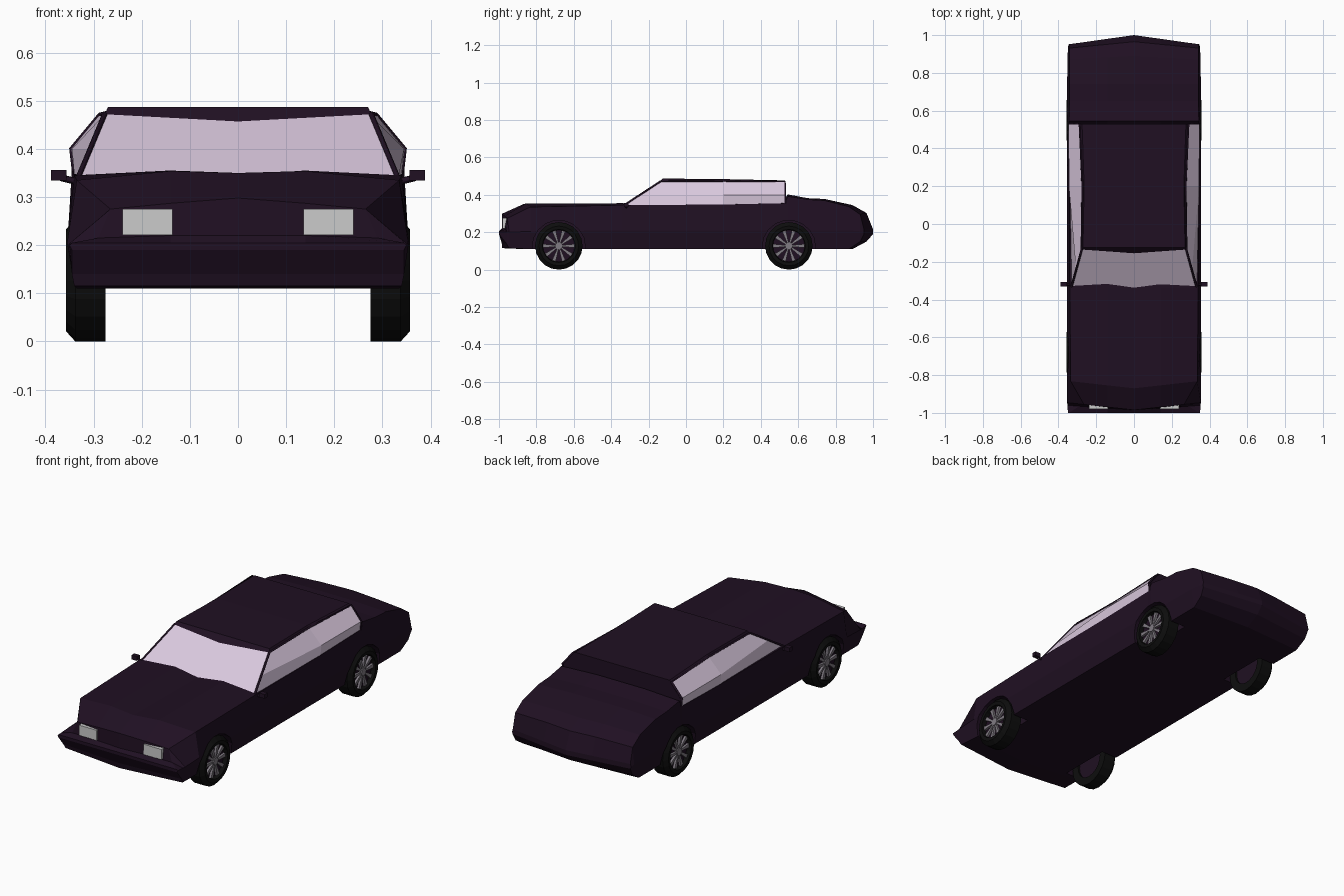
import bpy, bmesh, math
from mathutils import Vector

if "Cube" in bpy.data.objects:
    bpy.data.objects.remove(bpy.data.objects["Cube"])


def material(name, rgb):
    m = bpy.data.materials.new(name)
    m.diffuse_color = (*rgb, 1)
    m.use_nodes = True
    m.node_tree.nodes["Principled BSDF"].inputs["Base Color"].default_value = m.diffuse_color
    return m


PAINT = material("dark_paint", (0.014, 0.005, 0.016))
GLASS = material("pale_glass", (0.70, 0.58, 0.73))
LAMP = material("lamp", (0.55, 0.58, 0.55))
RUBBER = material("rubber", (0.004, 0.004, 0.004))
METAL = material("rim_metal", (0.22, 0.2, 0.23))


def build(name, verts, faces, mats, glass_faces=()):
    me = bpy.data.meshes.new(name)
    me.from_pydata(verts, [], faces)
    for m in mats:
        me.materials.append(m)
    for i in glass_faces:
        me.polygons[i].material_index = 1
    bm = bmesh.new()
    bm.from_mesh(me)
    bmesh.ops.recalc_face_normals(bm, faces=bm.faces)
    bm.to_mesh(me)
    bm.free()
    ob = bpy.data.objects.new(name, me)
    bpy.context.collection.objects.link(ob)
    return ob


def box(name, centre, size, mat):
    c, h = Vector(centre), Vector(size) / 2
    v = [c + Vector((h.x * i, h.y * j, h.z * k))
         for i in (-1, 1) for j in (-1, 1) for k in (-1, 1)]
    f = [(0, 1, 3, 2), (4, 6, 7, 5), (0, 4, 5, 1), (2, 3, 7, 6), (0, 2, 6, 4), (1, 5, 7, 3)]
    return build(name, v, f, [mat])


def tube(name, points, radius, mat):
    cu = bpy.data.curves.new(name, 'CURVE')
    cu.dimensions = '3D'
    cu.bevel_depth, cu.bevel_resolution = radius, 0
    cu.use_fill_caps = True
    sp = cu.splines.new('POLY')
    sp.points.add(len(points) - 1)
    for p, co in zip(sp.points, points):
        p.co = (*co, 1)
    cu.materials.append(mat)
    ob = bpy.data.objects.new(name, cu)
    bpy.context.collection.objects.link(ob)
    return ob


# Lower body: sections from nose to tail
# side y, centre y, bottom x z, waist x z, shoulder x z, ridge z, centre z
SECTIONS = [
    (-1.00, -1.00, .345, .19, .350, .20, .345, .205, .205, .205),
    (-.96, -.985, .345, .14, .352, .20, .290, .215, .220, .220),
    (-.945, -.985, .340, .115, .354, .20, .265, .275, .287, .298),
    (-.83, -.87, .335, .11, .355, .205, .335, .335, .354, .350),
    (-.34, -.34, .335, .11, .355, .21, .340, .345, .355, .345),
    (.20, .20, .335, .11, .355, .21, .342, .348, .350, .350),
    (.525, .525, .335, .11, .354, .21, .343, .355, .380, .380),
    (.545, .545, .335, .11, .354, .21, .343, .392, .402, .402),
    (.65, .65, .335, .11, .354, .21, .342, .375, .382, .382),
    (.74, .74, .335, .11, .354, .21, .342, .370, .378, .378),
    (.87, .89, .335, .11, .352, .21, .342, .337, .345, .345),
    (.93, .965, .340, .15, .350, .205, .342, .295, .303, .303),
    (.95, 1.00, .343, .19, .347, .20, .342, .215, .215, .215),
]
verts, faces = [], []
for y, yc, xb, zb, xw, zw, xs, zs, zr, zc in SECTIONS:
    half = [(xb, zb), (xw, zw), (xs, zs), (.14, zr)]
    ring = [(0, zb)] + half + [(0, zc)] + [(-x, z) for x, z in reversed(half)]
    verts += [(x, y + (yc - y) * (1 - abs(x) / .355), z) for x, z in ring]
for s in range(len(SECTIONS) - 1):
    for j in range(10):
        a, b = s * 10 + j, s * 10 + (j + 1) % 10
        faces.append((a, b, b + 10, a + 10))
end = (len(SECTIONS) - 1) * 10
for o in (0, end):
    faces += [[o + k for k in (0, 1, 2, 3, 4, 5)], [o + k for k in (0, 5, 6, 7, 8, 9)]]
body = build("body", verts, faces, [PAINT])

# Wheel arches cut out of the body
AXLES = {"front": -.68, "rear": .55}
RADIUS = .127
for end_name, y in AXLES.items():
    for side, sx in (("left", -1), ("right", 1)):
        bpy.ops.mesh.primitive_cylinder_add(vertices=18, radius=.142, depth=.2,
                                            location=(sx * .345, y, RADIUS - .005),
                                            rotation=(0, math.pi / 2, 0))
        cutter = bpy.context.object
        cutter.name = f"{end_name}_{side}_arch_cutter"
        cutter.data.materials.append(PAINT)
        cutter.hide_render = True
        cutter.display_type = 'WIRE'
        mod = body.modifiers.new("arch", 'BOOLEAN')
        mod.operation, mod.object = 'DIFFERENCE', cutter

# Cabin: windscreen section, middle section, rear section (right half)
CABIN = [
    [(.333, -.34, .338), (.307, -.246, .400), (.277, -.135, .472), (.270, -.125, .487)],
    [(.340, .20, .345), (.345, .20, .400), (.272, .20, .473), (.264, .20, .484)],
    [(.340, .53, .350), (.346, .53, .400), (.288, .53, .470), (.275, .53, .477)],
]
verts, faces = [], []
for half in CABIN:
    verts += half + [(-x, y, z) for x, y, z in reversed(half)]
for s in (0, 8):
    for j in range(7):
        faces.append((s + j, s + j + 1, s + j + 9, s + j + 8))
side_glass = [i for i, f in enumerate(faces) if f[0] % 8 in (0, 1, 5, 6)]
verts += [(0, -.155, .457), (0, -.345, .340)]
faces += [(2, 3, 4, 5, 24), (0, 1, 2, 24, 25), (25, 24, 5, 6, 7),
          tuple(range(16, 24)), (25, 7, 15, 23, 16, 8, 0)]
build("cabin", verts, faces, [PAINT, GLASS], side_glass + [15, 16])

# Window frames, headlamps and door mirrors on both sides
for side, sx in (("left", -1), ("right", 1)):
    path = [CABIN[0][0], CABIN[0][2], CABIN[1][2], CABIN[2][2], CABIN[2][1], CABIN[2][0]]
    tube(f"{side}_window_frame", [(sx * x, y, z) for x, y, z in path], .006, PAINT)
    box(f"{side}_headlamp", (sx * .188, -.966, .248), (.103, .028, .054), LAMP)
    box(f"{side}_mirror", (sx * .372, -.32, .345), (.032, .024, .022), PAINT)
    tube(f"{side}_mirror_stalk", [(sx * .335, -.32, .332), (sx * .368, -.32, .340)], .007, PAINT)


# Wheels: turned tyre, dark dish and ten wedge spokes
def turned(name, profile, n, mat, closed):
    v, f, m = [], [], len(profile)
    for i in range(n):
        a = 2 * math.pi * i / n
        v += [(x, r * math.cos(a), r * math.sin(a)) for r, x in profile]
    for i in range(n):
        for j in range(m if closed else m - 1):
            k, a, b = (j + 1) % m, i * m, (i + 1) % n * m
            f.append((a + j, a + k, b + k, b + j))
    if not closed:
        f += [[i * m for i in range(n)], [i * m + m - 1 for i in range(n)]]
    return build(name, v, f, [mat])


def spokes(name, n):
    v, f = [], []
    for i in range(n):
        a = 2 * math.pi * i / n
        o = len(v)
        for x in (.328, .344):
            for r, w in ((.016, -.004), (.016, .004), (.084, .010), (.084, -.010)):
                v.append((x, r * math.cos(a) - w * math.sin(a), r * math.sin(a) + w * math.cos(a)))
        f += [(o, o + 1, o + 2, o + 3), (o + 4, o + 7, o + 6, o + 5)]
        f += [(o + k, o + (k + 1) % 4, o + 4 + (k + 1) % 4, o + 4 + k) for k in range(4)]
    return build(name, v, f, [METAL])


TYRE = [(.085, .275), (.127, .275), (.127, .338), (.106, .357), (.088, .355), (.085, .33)]
for end_name, y in AXLES.items():
    for side, sx in (("left", -1), ("right", 1)):
        p = f"{end_name}_{side}_"
        parts = [turned(p + "tyre", TYRE, 20, RUBBER, True),
                 turned(p + "rim_dish", [(.087, .285), (.087, .332)], 20, PAINT, False),
                 turned(p + "hub", [(.022, .325), (.020, .348)], 10, METAL, False),
                 spokes(p + "spokes", 10)]
        for ob in parts:
            ob.location = (0, y, RADIUS)
            ob.scale.x = sx
